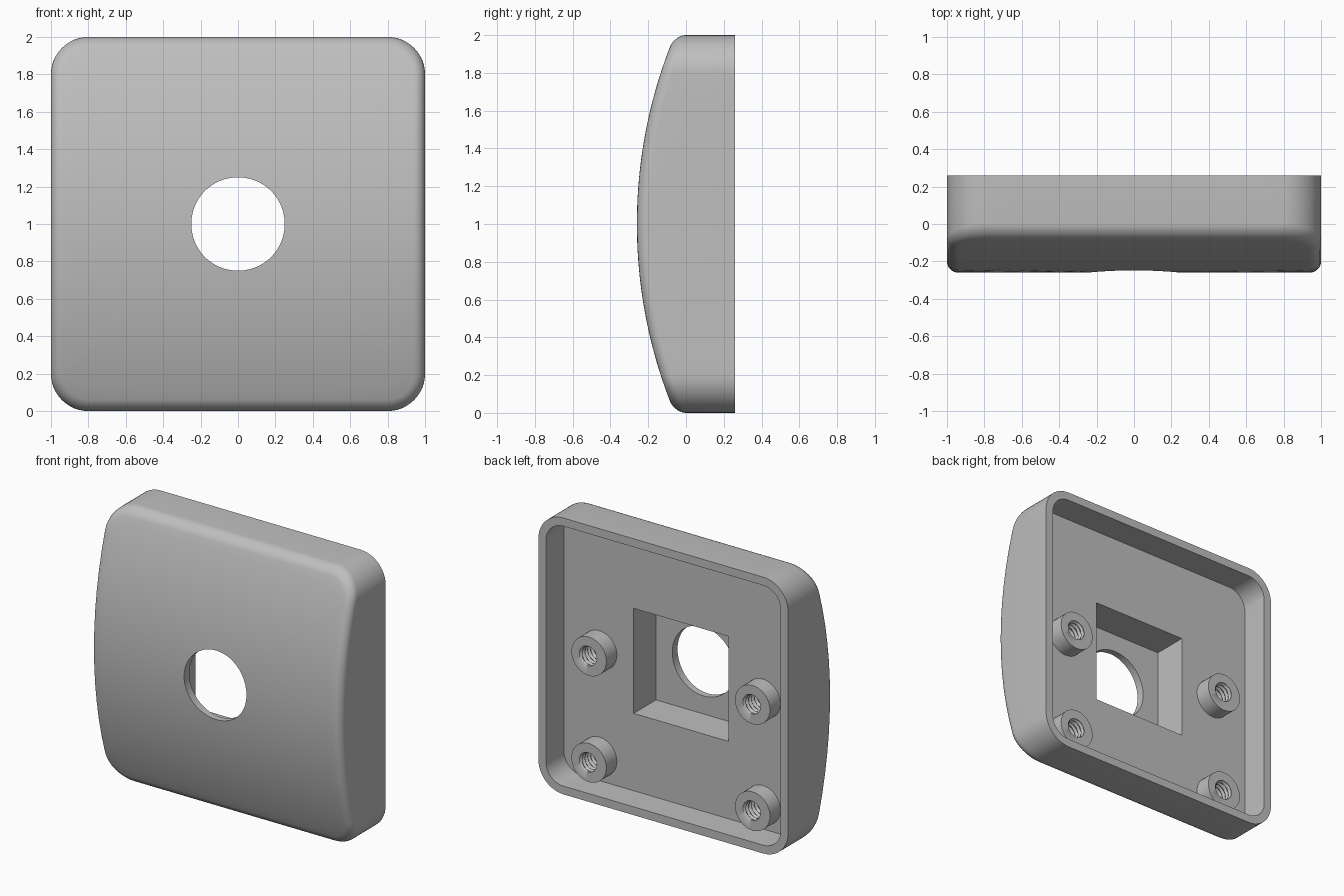
import bpy, math

if "Cube" in bpy.data.objects:
    bpy.data.objects.remove(bpy.data.objects["Cube"], do_unlink=True)

TAU = 2 * math.pi
BACK, FLOOR, POCKET = 0.26, 0.055, -0.2   # y of rear rim, recess floor, pocket floor

grey = bpy.data.materials.new("plain grey")
grey.use_nodes = True
grey.diffuse_color = (0.52, 0.52, 0.52, 1)
grey.node_tree.nodes["Principled BSDF"].inputs["Base Color"].default_value = grey.diffuse_color


def rounded_square(half, radius, steps=12):
    """Outline in x and z about the centre, with straight sides subdivided."""
    points = []
    for k in range(4):
        start = k * TAU / 4
        c, s = math.cos(start), math.sin(start)
        core = half - radius
        corner = [(core + radius * math.cos(i / steps * TAU / 4),
                   core + radius * math.sin(i / steps * TAU / 4)) for i in range(steps + 1)]
        side = [(core - 2 * core * i / steps, half) for i in range(1, steps)]
        points += [(x * c - z * s, x * s + z * c) for x, z in corner + side]
    return points


def dome(z):
    """Depth of the bowed front at height z from the centre."""
    bow = 2.6
    return -0.26 + bow - math.sqrt(bow * bow - z * z)


def level(outline, y):
    return [(x, y, z) for x, z in outline]


def loft(name, rings, closed, location):
    """Skin a list of equal rings, either as a closed loop or with end caps."""
    n = len(rings[0])
    verts = [p for ring in rings for p in ring]
    faces = []
    for a in range(len(rings) if closed else len(rings) - 1):
        b = (a + 1) % len(rings)
        for i in range(n):
            j = (i + 1) % n
            faces.append((a * n + i, a * n + j, b * n + j, b * n + i))
    if not closed:
        faces.append(tuple(range(n)))
        faces.append(tuple(range(len(verts) - n, len(verts))))
    mesh = bpy.data.meshes.new(name)
    mesh.from_pydata(verts, [], faces)
    mesh.materials.append(grey)
    obj = bpy.data.objects.new(name, mesh)
    obj.location = location
    bpy.context.collection.objects.link(obj)
    select(obj)
    bpy.ops.object.mode_set(mode='EDIT')
    bpy.ops.mesh.select_all(action='SELECT')
    bpy.ops.mesh.normals_make_consistent(inside=False)
    bpy.ops.object.mode_set(mode='OBJECT')
    return obj


def select(obj):
    bpy.ops.object.select_all(action='DESELECT')
    obj.select_set(True)
    bpy.context.view_layer.objects.active = obj


# Outlines of the shell, its recess and its central opening
outer = rounded_square(1, 0.2)
inner = rounded_square(0.94, 0.14)
fillet = 0.06
circle = [(0.25 * x / math.hypot(x, z), 0.25 * z / math.hypot(x, z)) for x, z in outer]
square = [(0.38 * x / max(abs(x), abs(z)), 0.38 * z / max(abs(x), abs(z))) for x, z in outer]

# Rim and side wall, then the rounded front edge
rings = [level(outer, BACK)]
for i in range(8):
    t = i / 7 * TAU / 4
    d = fillet * (1 - math.cos(t))
    rings.append([(x, dome(z) + fillet * (1 - math.sin(t)), z)
                  for x, z in rounded_square(1 - d, 0.2 - d)])

# Bowed front running in to the round opening
edge = rounded_square(1 - fillet, 0.2 - fillet)
for i in range(1, 15):
    f = i / 14
    blend = [(p[0] + (q[0] - p[0]) * f, p[1] + (q[1] - p[1]) * f) for p, q in zip(edge, circle)]
    rings.append([(x, dome(z), z) for x, z in blend])

# Opening wall, square pocket, recess floor and recess wall
rings += [level(circle, POCKET), level(square, POCKET), level(square, FLOOR),
          level(inner, FLOOR), level(inner, BACK)]
shell = loft("cover_shell", rings, True, (0, 0, 1))


# Four screw bosses with threaded blind holes
def ring(radius, y, n=40):
    return [(radius * math.cos(i * TAU / n), y, radius * math.sin(i * TAU / n)) for i in range(n)]


def thread_ring(y, pitch=0.032, n=40):
    points = []
    for i in range(n):
        r = 0.07 - 0.007 * math.cos(TAU * (y / pitch + i / n))
        points.append((r * math.cos(i * TAU / n), y, r * math.sin(i * TAU / n)))
    return points


TOP, BOTTOM, ROWS = 0.175, -0.04, 42
boss_rings = [ring(0.085, BOTTOM - 0.01), ring(0.085, FLOOR), ring(0.14, FLOOR), ring(0.14, TOP)]
boss_rings += [thread_ring(TOP + (BOTTOM - TOP) * i / ROWS) for i in range(ROWS + 1)]
for side, x in (("left", 0.655), ("right", -0.655)):
    for row, z in (("upper", 1.005), ("lower", 0.235)):
        place = (x, 0, z)
        cutter = loft("hole_cutter", [ring(0.085, BOTTOM - 0.01), ring(0.085, TOP)], False, place)
        cutter.hide_render = True
        select(shell)
        cut = shell.modifiers.new("screw hole", 'BOOLEAN')
        cut.operation = 'DIFFERENCE'
        cut.solver = 'EXACT'
        cut.object = cutter
        bpy.ops.object.modifier_apply(modifier=cut.name)
        bpy.data.objects.remove(cutter, do_unlink=True)
        boss = loft(f"{row}_{side}_screw_boss", boss_rings, False, place)
        bpy.ops.object.shade_smooth_by_angle(angle=math.radians(40))

select(shell)
bpy.ops.object.shade_smooth_by_angle(angle=math.radians(30))
